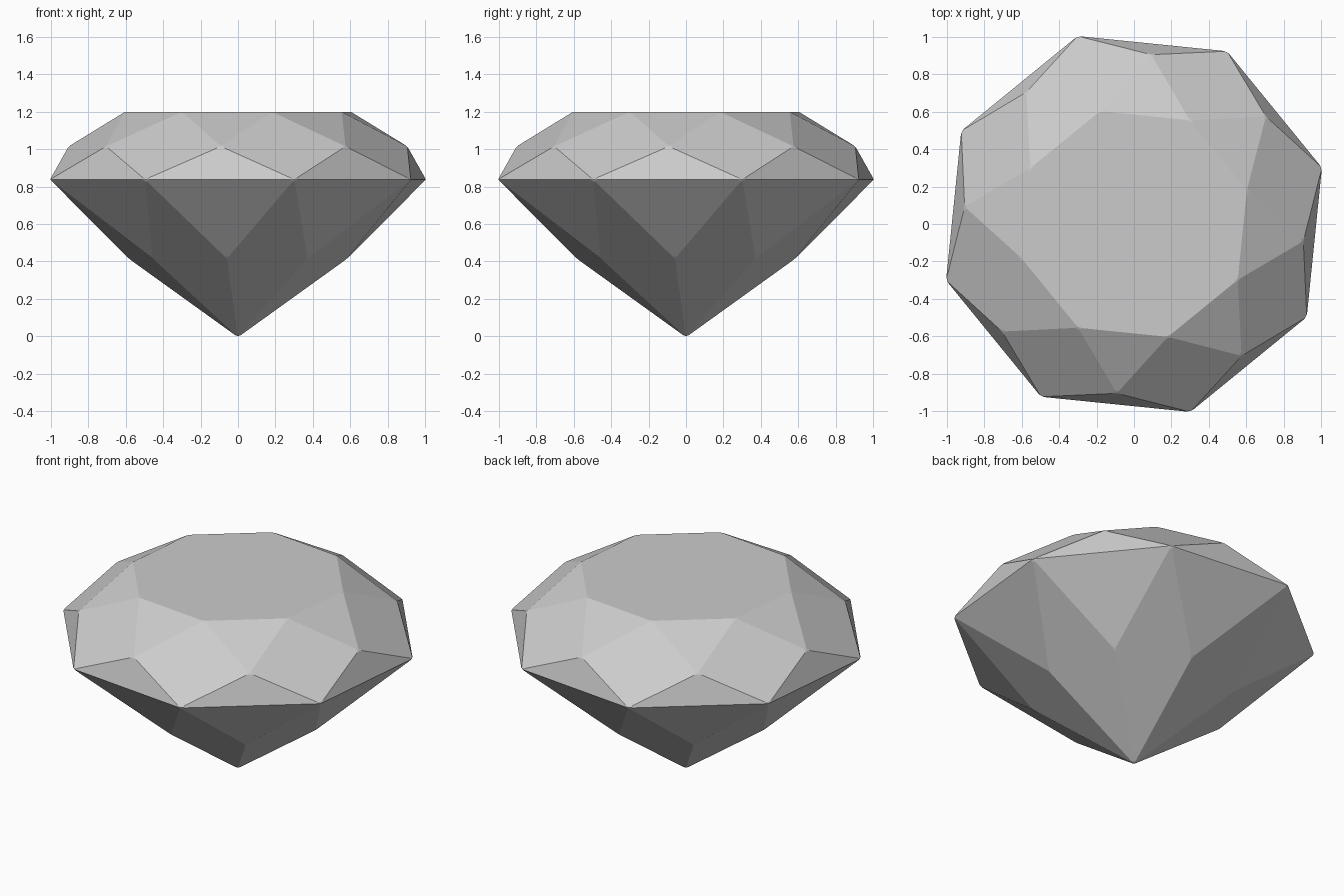
import bpy, bmesh, math

if "Cube" in bpy.data.objects:
    bpy.data.objects.remove(bpy.data.objects["Cube"])

SIDES = 8
TURN = math.radians(16.7)
STEP = 2 * math.pi / SIDES

bm = bmesh.new()


def ring(radius, z, offset=0.0):
    """One level of gem corners, turned by a fraction of a side."""
    return [bm.verts.new((radius * math.cos(TURN + (i + offset) * STEP),
                          radius * math.sin(TURN + (i + offset) * STEP), z))
            for i in range(SIDES)]


# Levels from the point up to the table
tip = bm.verts.new((0, 0, -0.005))
lower = ring(0.587, 0.415, 0.5)
girdle = ring(1.049, 0.838)
upper = ring(0.91, 1.015, 0.5)
table = ring(0.63, 1.2)

# Facets
for i in range(SIDES):
    j = (i + 1) % SIDES
    bm.faces.new((tip, lower[i], girdle[i], lower[i - 1]))     # pavilion kite
    bm.faces.new((lower[i], girdle[j], girdle[i]))             # pavilion triangle
    bm.faces.new((girdle[i], girdle[j], upper[i]))             # girdle triangle
    bm.faces.new((girdle[i], upper[i], table[i], upper[i - 1]))  # crown kite
    bm.faces.new((upper[i], table[j], table[i]))               # star triangle
bm.faces.new(table)
bmesh.ops.recalc_face_normals(bm, faces=bm.faces)

mesh = bpy.data.meshes.new("gem")
bm.to_mesh(mesh)
bm.free()
gem = bpy.data.objects.new("gem", mesh)
bpy.context.collection.objects.link(gem)

# Slightly worn corners
bevel = gem.modifiers.new("worn_corners", 'BEVEL')
bevel.affect = 'VERTICES'
bevel.width = 0.025
bevel.segments = 2
